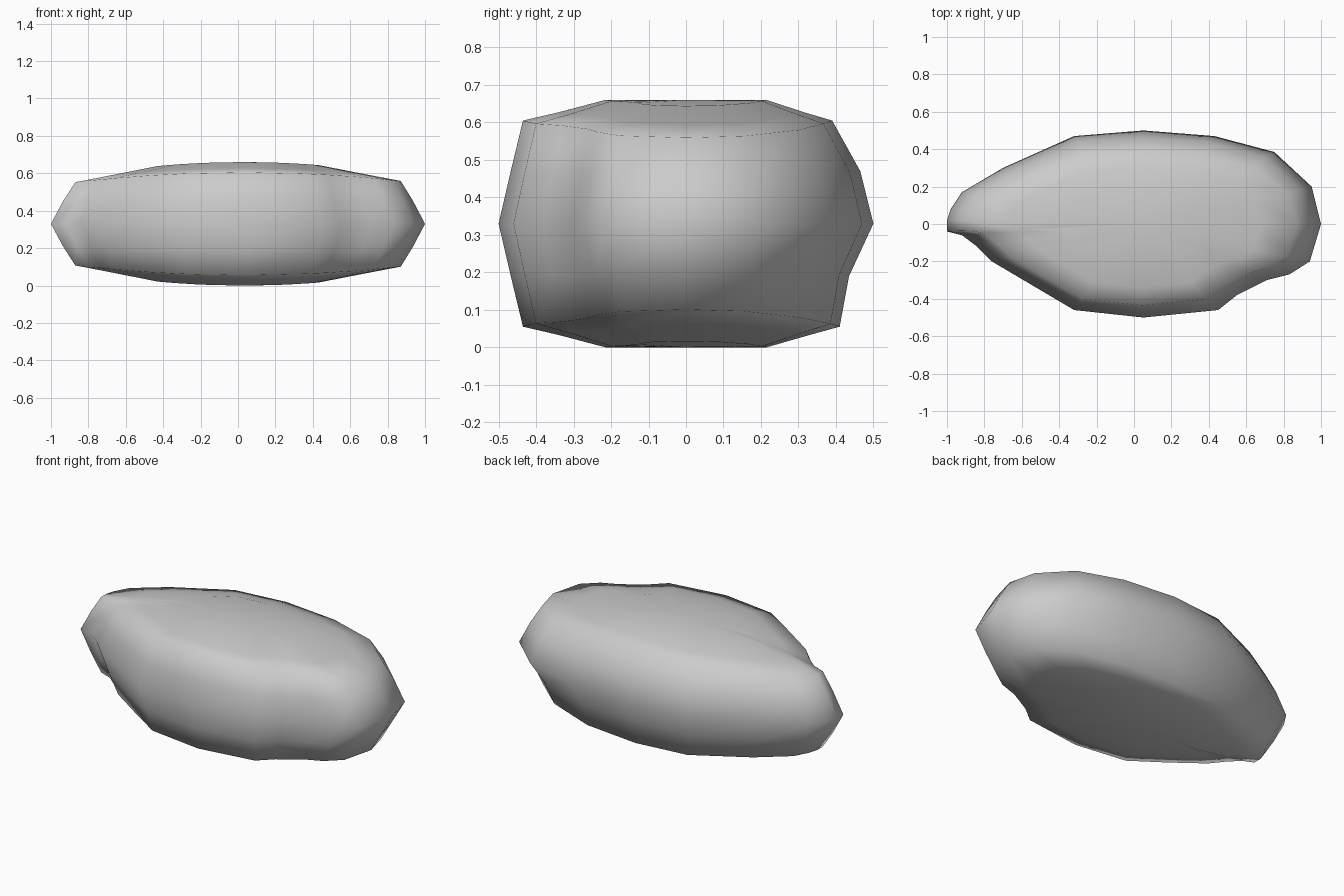
import bpy, bmesh

if "Cube" in bpy.data.objects:
    bpy.data.objects.remove(bpy.data.objects["Cube"])

# widest outline of the stone, seen from above (counter-clockwise)
OUTLINE = [(1, 0), (.95, .2), (.75, .385), (.43, .47), (.05, .5), (-.32, .47),
           (-.7, .3), (-.92, .17), (-.98, .08), (-1, .02), (-1, -.04),
           (-.92, -.06), (-.84, -.12), (-.76, -.2), (-.54, -.33), (-.32, -.46),
           (.05, -.5), (.45, -.46), (.55, -.38), (.71, -.3), (.83, -.27), (.94, -.2)]
MID = .33

# stacked rings: outline scale, scale of back side, height above middle, droop toward the ends
LOWER = [(.43, .43, -.33, .1), (.68, .66, -.297, .075), (.87, .82, -.275, .065), (.935, .87, -.14, .02)]
UPPER = [(.935, .93, .14, .02), (.87, .78, .275, .065), (.68, .63, .297, .075), (.43, .43, .33, .1)]
RINGS = LOWER + [(1, 1, 0, 0)] + UPPER

bm = bmesh.new()


def ring(scale, back, height, droop):
    verts = []
    for x, y in OUTLINE:
        sy = scale
        if y > 0:
            sy = back
            # worn lower corner at the back right
            if height < 0 and x > .5 and scale > .5:
                sy *= .94
        px = x * scale
        sag = droop * (px - .03) ** 2
        z = MID + height + (sag if height < 0 else -sag)
        verts.append(bm.verts.new((px, y * sy, z)))
    return verts


rows = [ring(*r) for r in RINGS]
n = len(OUTLINE)
for a, b in zip(rows, rows[1:]):
    for i in range(n):
        j = (i + 1) % n
        bm.faces.new((a[i], a[j], b[j], b[i]))

# nearly flat underside and top
for row, z in ((rows[0], 0), (rows[-1], .66)):
    centre = bm.verts.new((.05, 0, z))
    for i in range(n):
        bm.faces.new((row[i], row[(i + 1) % n], centre))
bmesh.ops.recalc_face_normals(bm, faces=bm.faces)
for f in bm.faces:
    f.smooth = True

mesh = bpy.data.meshes.new("stone")
bm.to_mesh(mesh)
bm.free()
stone = bpy.data.objects.new("stone", mesh)
bpy.context.collection.objects.link(stone)
